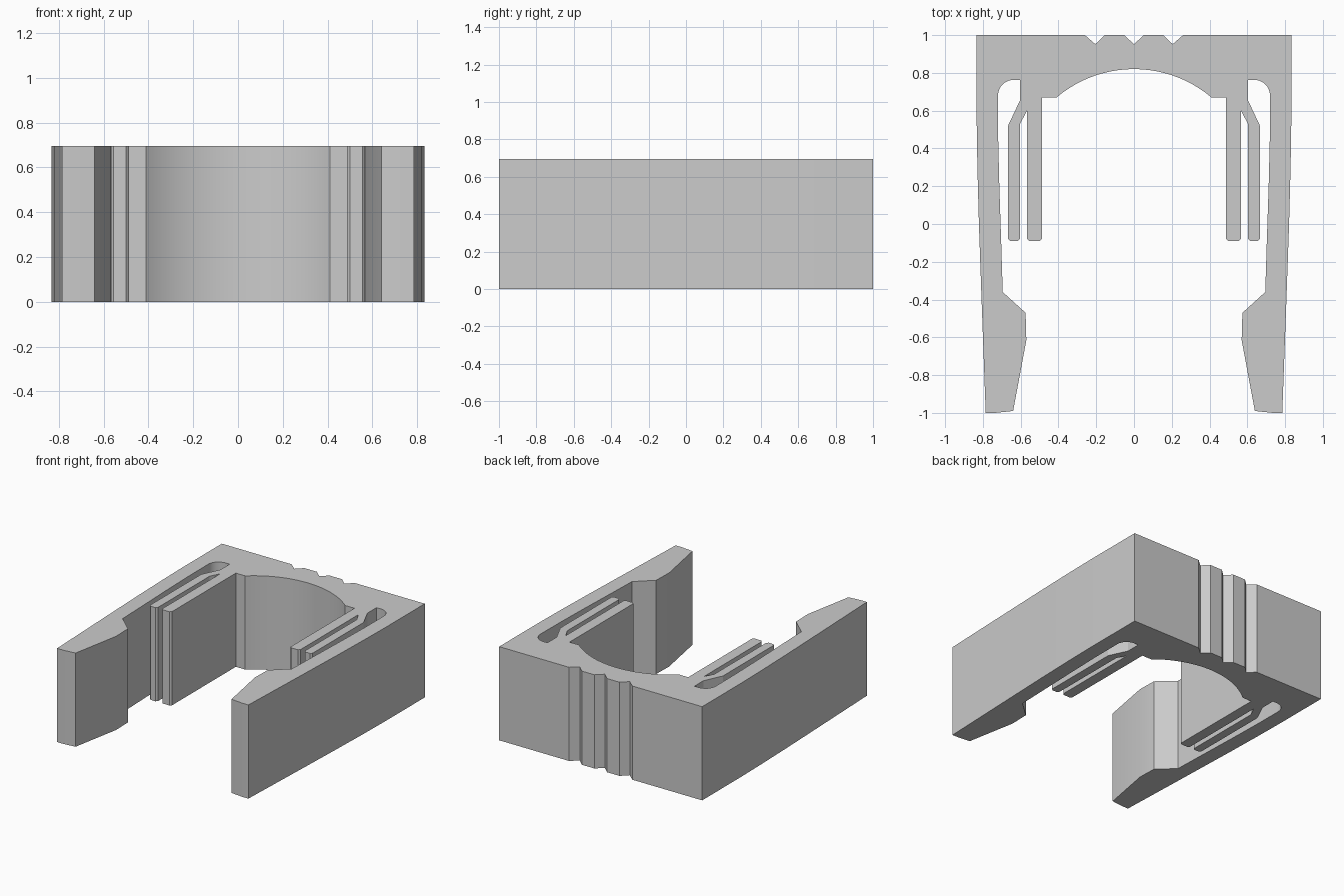
import bpy, bmesh, math

HEIGHT = 0.695

cube = bpy.data.objects.get("Cube")
if cube:
    bpy.data.objects.remove(cube, do_unlink=True)


def arc(cx, cy, r, start, end, steps):
    """Points along a circular arc, angles in degrees."""
    angles = [math.radians(start + (end - start) * i / steps) for i in range(steps + 1)]
    return [(cx + r * math.cos(a), cy + r * math.sin(a)) for a in angles]


def finger(x0, x1, y_left, y_right, tip=-0.09, c=0.012):
    """Hanging finger with chamfered tip, traced from its outer to its inner side."""
    return [(x1, y_right), (x1, tip + c), (x1 - c, tip),
            (x0 + c, tip), (x0, tip + c), (x0, y_left)]


# Back edge with V grooves
half = [(0, 0.952), (0.052, 1), (0.155, 1), (0.205, 0.952), (0.26, 1), (0.833, 1)]
# Tapered outer side of the long arm
half += [(0.833, 0.55), (0.829, 0.3), (0.821, 0), (0.807, -0.4), (0.785, -1)]
# Hooked arm tip and inner side of the arm
half += [(0.735, -1), (0.64, -0.99), (0.57, -0.615), (0.574, -0.47), (0.695, -0.36),
         (0.703, -0.1), (0.713, 0.2), (0.719, 0.45)]
# Rounded slot end
half += arc(0.637, 0.68, 0.083, 0, 90, 8)
half += [(0.603, 0.763), (0.603, 0.656)]
# Outer and inner spring fingers
half += finger(0.603, 0.667, 0.53, 0.52)
half += finger(0.487, 0.567, 0.67, 0.6)
# Half of the central arch
half += arc(0, 0.185, 0.635, 49.8, 90, 16)

# Mirror the half profile, sharing the two points on the centre line
outline = half + [(-x, y) for x, y in reversed(half[1:-1])]

# Extrude the outline into the solid clip
bm = bmesh.new()
base = bm.faces.new([bm.verts.new((x, y, 0)) for x, y in outline])
result = bmesh.ops.extrude_face_region(bm, geom=[base], use_keep_orig=True)
top_verts = [v for v in result["geom"] if isinstance(v, bmesh.types.BMVert)]
bmesh.ops.translate(bm, verts=top_verts, vec=(0, 0, HEIGHT))
bmesh.ops.recalc_face_normals(bm, faces=bm.faces)
mesh = bpy.data.meshes.new("clip_body")
bm.to_mesh(mesh)
bm.free()
clip = bpy.data.objects.new("clip_body", mesh)
bpy.context.collection.objects.link(clip)

# Plain grey plastic
grey = bpy.data.materials.new("plain_grey")
grey.use_nodes = True
colour = (0.6, 0.6, 0.6, 1)
grey.diffuse_color = colour
grey.node_tree.nodes["Principled BSDF"].inputs["Base Color"].default_value = colour
mesh.materials.append(grey)

# Smooth arcs, crisp corners
bpy.ops.object.select_all(action="DESELECT")
clip.select_set(True)
bpy.context.view_layer.objects.active = clip
bpy.ops.object.shade_smooth_by_angle(angle=math.radians(15))
